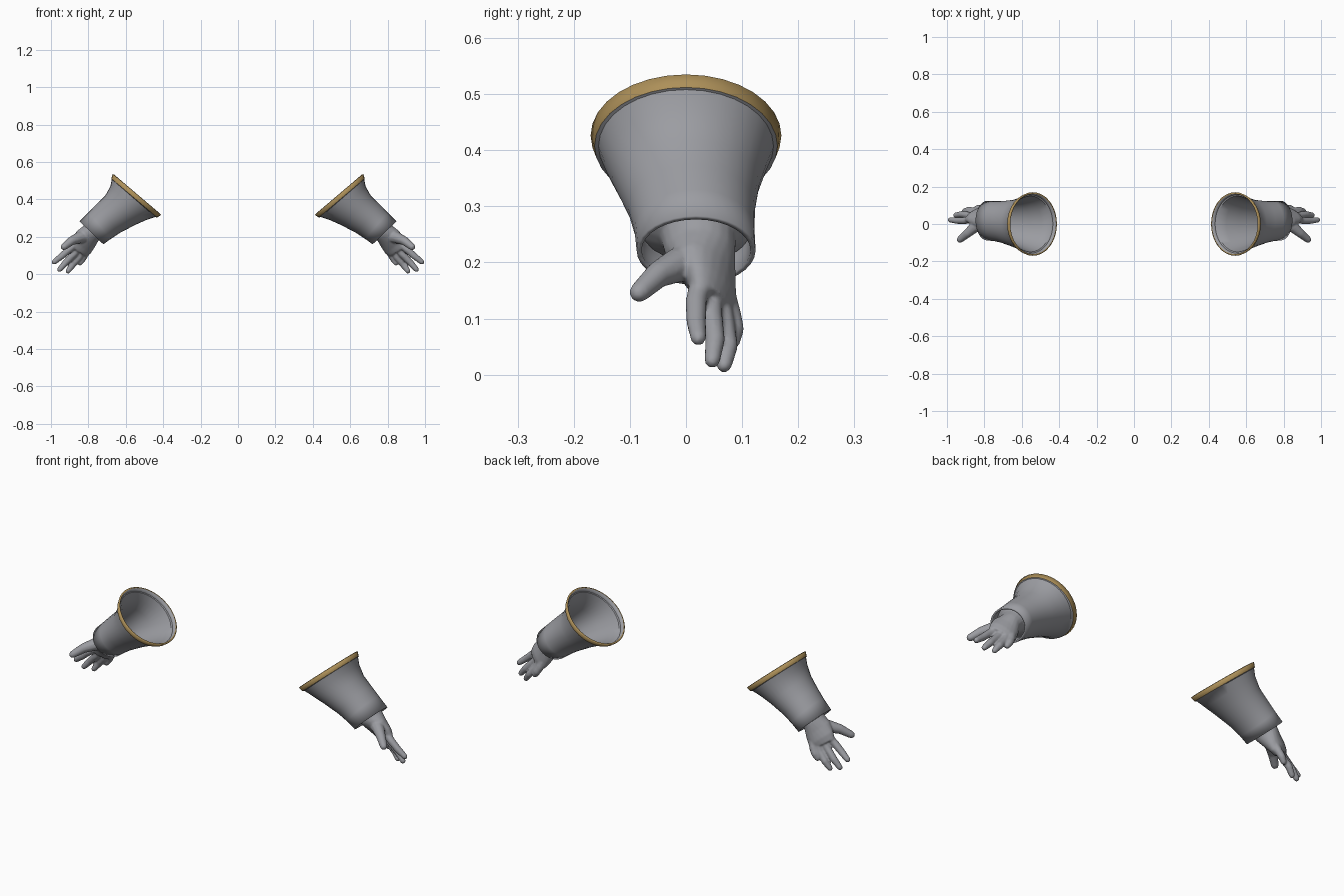
import bpy, bmesh, math
from mathutils import Vector

cube = bpy.data.objects.get("Cube")
if cube:
    bpy.data.objects.remove(cube)


def material(name, color):
    m = bpy.data.materials.new(name)
    m.use_nodes = True
    m.diffuse_color = (*color, 1)
    m.node_tree.nodes["Principled BSDF"].inputs["Base Color"].default_value = (*color, 1)
    return m


GREY = material("glove grey", (0.33, 0.335, 0.36))
GOLD = material("trim gold", (0.42, 0.28, 0.10))


def loft(bm, rings, sides, caps=True):
    """Skin elliptical rings given as (centre, half axis, half axis)."""
    loops = []
    for c, u, v in rings:
        c, u, v = Vector(c), Vector(u), Vector(v)
        angles = [math.tau * i / sides for i in range(sides)]
        loops.append([bm.verts.new(c + u * math.cos(a) + v * math.sin(a)) for a in angles])
    bands = []
    for a, b in zip(loops, loops[1:]):
        bands.append([bm.faces.new((a[i], a[(i + 1) % sides], b[(i + 1) % sides], b[i]))
                      for i in range(sides)])
    if caps:
        bm.faces.new(loops[0])
        bm.faces.new(loops[-1])
    return bands


def finger(bm, points, radii):
    """Round tapered tube with a domed tip."""
    pts = [Vector(p) for p in points]
    way = (pts[-1] - pts[-2]).normalized()
    r = radii[-1]
    pts += [pts[-1] + way * r * 0.6, pts[-1] + way * r * 0.95]
    radii = list(radii) + [r * 0.8, r * 0.35]
    rings = []
    for i, p in enumerate(pts):
        t = (pts[min(i + 1, len(pts) - 1)] - pts[max(i - 1, 0)]).normalized()
        u = t.cross(Vector((0, 1, 0))).normalized()
        rings.append((p, u * radii[i], t.cross(u) * radii[i]))
    loft(bm, rings, 10)


def finish(bm, name, mats):
    bmesh.ops.recalc_face_normals(bm, faces=bm.faces)
    mesh = bpy.data.meshes.new(name)
    bm.to_mesh(mesh)
    bm.free()
    for m in mats:
        mesh.materials.append(m)
    ob = bpy.data.objects.new(name, mesh)
    bpy.context.collection.objects.link(ob)
    return ob


def mirror(ob):
    mod = ob.modifiers.new("other side", 'MIRROR')
    mod.use_axis = (True, False, False)
    mod.use_mirror_merge = False


def smooth(ob, degrees):
    bpy.ops.object.select_all(action='DESELECT')
    ob.select_set(True)
    bpy.context.view_layer.objects.active = ob
    bpy.ops.object.shade_smooth_by_angle(angle=math.radians(degrees))


# Flared cuff: upper edge x, z, lower edge x, z, then y centre and y half width
cuff_sections = [
    (0.67, 0.535, 0.412, 0.317, 0, 0.17),
    (0.678, 0.512, 0.432, 0.303, 0, 0.163),
    (0.675, 0.508, 0.442, 0.306, 0, 0.156),
    (0.682, 0.47, 0.49, 0.29, 0, 0.145),
    (0.71, 0.42, 0.553, 0.262, 0.003, 0.128),
    (0.757, 0.374, 0.633, 0.22, 0.01, 0.113),
    (0.80, 0.33, 0.68, 0.189, 0.015, 0.107),
    (0.847, 0.283, 0.72, 0.16, 0.018, 0.106),
]
bm = bmesh.new()
rings = []
for ux, uz, lx, lz, cy, ry in cuff_sections:
    rings.append((((ux + lx) / 2, cy, (uz + lz) / 2),
                  ((ux - lx) / 2, 0, (uz - lz) / 2), (0, ry, 0)))
bands = loft(bm, rings, 32, caps=False)
for i, band in enumerate(bands):
    for f in band:
        f.material_index = 0 if i < 1 else 1   # gold hem, grey body
cuff = finish(bm, "flared_cuffs", [GOLD, GREY])
# Make sure the open shell faces outwards before it is thickened
poly = cuff.data.polygons[len(bands[0]) * 4]
mid = Vector(rings[4][0])
if poly.normal.dot(poly.center - mid) < 0:
    cuff.data.flip_normals()
smooth(cuff, 40)
shell = cuff.modifiers.new("thickness", 'SOLIDIFY')
shell.thickness = 0.009
shell.offset = -1
shell.material_offset = 1     # lining is always grey
mirror(cuff)

# Hand: wrist and palm, then fingers, fused into one skin
bm = bmesh.new()
loft(bm, [
    ((0.735, 0.018, 0.272), (0.06, 0, 0.06), (0, 0.10, 0)),
    ((0.748, 0.018, 0.259), (0.06, 0, 0.06), (0, 0.10, 0)),
    ((0.762, 0.022, 0.245), (0.042, 0, 0.042), (0, 0.067, 0)),
    ((0.785, 0.025, 0.22), (0.04, 0, 0.04), (0, 0.063, 0)),
    ((0.815, 0.033, 0.185), (0.046, -0.02, 0.046), (0, 0.052, 0)),
    ((0.84, 0.045, 0.15), (0.05, -0.028, 0.042), (0.006, 0.035, 0.006)),
    ((0.858, 0.047, 0.126), (0.046, -0.028, 0.03), (0.01, 0.022, 0.01)),
], 20)
fingers = [
    ((0.86, 0.028, 0.17), (0.905, 0.018, 0.13), (0.945, 0.018, 0.095), (0.982, 0.022, 0.066)),
    ((0.84, 0.045, 0.15), (0.88, 0.046, 0.105), (0.922, 0.052, 0.062), (0.953, 0.047, 0.026)),
    ((0.825, 0.06, 0.14), (0.85, 0.068, 0.09), (0.885, 0.075, 0.05), (0.908, 0.068, 0.018)),
    ((0.805, 0.07, 0.14), (0.818, 0.08, 0.105), (0.832, 0.086, 0.08), (0.844, 0.083, 0.06)),
]
for path in fingers:
    finger(bm, path, (0.02, 0.0195, 0.018, 0.0145))
# Thumb
finger(bm, ((0.81, 0.015, 0.205), (0.85, -0.015, 0.195),
            (0.89, -0.05, 0.178), (0.93, -0.083, 0.147)), (0.036, 0.031, 0.024, 0.0185))
hand = finish(bm, "hands", [GREY])
skin = hand.modifiers.new("fuse", 'REMESH')
skin.mode = 'VOXEL'
skin.voxel_size = 0.005
skin.use_smooth_shade = True
soft = hand.modifiers.new("soften", 'SMOOTH')
soft.factor = 0.5
soft.iterations = 3
mirror(hand)
